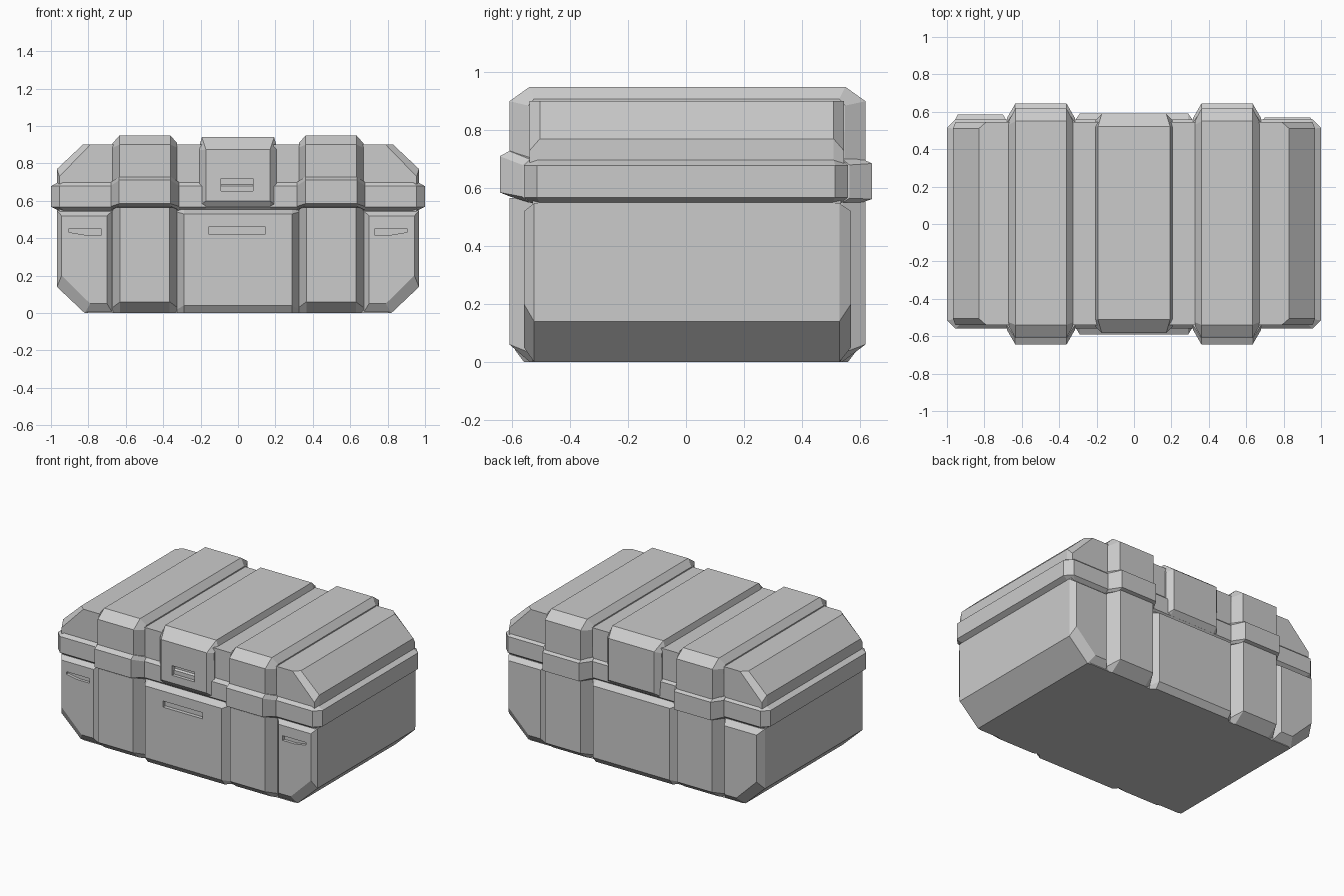
import bpy, bmesh


def loft(name, rings):
    """Closed solid skinned through equal-length rings of 3D points."""
    bm = bmesh.new()
    vs = [[bm.verts.new(p) for p in ring] for ring in rings]
    n = len(vs[0])
    for a, b in zip(vs, vs[1:]):
        for i in range(n):
            j = (i + 1) % n
            bm.faces.new((a[i], a[j], b[j], b[i]))
    bm.faces.new(vs[0])
    bm.faces.new(vs[-1])
    bmesh.ops.recalc_face_normals(bm, faces=bm.faces)
    me = bpy.data.meshes.new(name)
    bm.to_mesh(me)
    bm.free()
    ob = bpy.data.objects.new(name, me)
    bpy.context.collection.objects.link(ob)
    return ob


def band(name, x0, x1, inset, outer, inner):
    """Band wrapped around the case: y-z outlines, bevelled on both x sides."""
    def at(x, pts, side=0):
        return [(x + side * (p[2] if len(p) > 2 else inset), p[0], p[1]) for p in pts]
    return loft(name, [at(x0, inner), at(x0, outer, 1), at(x1, outer, -1), at(x1, inner)])


def along_y(name, sections):
    return loft(name, [[(x, y, z) for x, z in pts] for y, pts in sections])


def mirrored(half):
    return half + [(-x, z) for x, z in reversed(half)]


def cut(target, outline, y0, y1):
    """Recess an x-z outline into the front of a part."""
    cutter = along_y("slot_cutter", [(y0, outline), (y1, outline)])
    cutter.hide_render = True
    mod = target.modifiers.new("slot", 'BOOLEAN')
    mod.operation = 'DIFFERENCE'
    mod.solver = 'EXACT'
    mod.object = cutter
    bpy.context.view_layer.objects.active = target
    bpy.ops.object.modifier_apply(modifier=mod.name)
    bpy.data.objects.remove(cutter, do_unlink=True)


# base tub with cut lower ends
tub = mirrored([(0.82, 0), (0.965, 0.14), (0.965, 0.56)])
tub_small = mirrored([(0.80, 0), (0.955, 0.17), (0.955, 0.56)])
along_y("base_tub", [(-0.53, tub_small), (-0.505, tub), (0.51, tub), (0.535, tub_small)])

# corner panels at both ends of the base
for s, label, back in ((-1, "left", 0.585), (1, "right", 0.57)):
    big = [(s * x, z) for x, z in
           [(0.67, 0.0), (0.82, 0.0), (0.968, 0.14), (0.968, 0.548), (0.67, 0.548)]]
    small = [(s * x, z) for x, z in
             [(0.70, 0.05), (0.79, 0.05), (0.943, 0.20), (0.943, 0.52), (0.70, 0.52)]]
    panel = along_y(label + "_corner_panel",
                    [(-0.56, small), (-0.525, big), (0.53, big), (back, small)])
    slot = [(s * x, z) for x, z in
            [(0.73, 0.418), (0.82, 0.418), (0.905, 0.432), (0.905, 0.45), (0.73, 0.45)]]
    cut(panel, slot, -0.6, -0.54)

# centre panel of the base
centre = band("centre_panel", -0.325, 0.325, 0.035,
              [(-0.56, 0), (-0.59, 0.04), (-0.59, 0.53), (-0.55, 0.553),
               (0.55, 0.553), (0.59, 0.53), (0.59, 0.04), (0.56, 0)],
              [(-0.53, 0), (-0.535, 0.02), (-0.535, 0.54), (-0.53, 0.553),
               (0.53, 0.553), (0.54, 0.54), (0.54, 0.02), (0.53, 0)])
cut(centre, [(-0.155, 0.42), (0.145, 0.42), (0.145, 0.462), (-0.155, 0.462)], -0.63, -0.565)

# lid shell with sloped ends
lid = mirrored([(0.968, 0.62), (0.968, 0.77), (0.83, 0.90)])
lid_small = mirrored([(0.955, 0.62), (0.955, 0.73), (0.79, 0.90)])
along_y("lid_shell", [(-0.54, lid_small), (-0.505, lid), (0.51, lid), (0.545, lid_small)])


# rim around the seam
def rim_ring(x, y, c, z):
    pts = [(x, -y + c), (x, y - c), (x - c, y), (-x + c, y),
           (-x, y - c), (-x, -y + c), (-x + c, -y), (x - c, -y)]
    return [(px, py, z) for px, py in pts]


loft("rim", [rim_ring(0.96, 0.535, 0.03, 0.548), rim_ring(1.0, 0.56, 0.045, 0.568),
             rim_ring(1.0, 0.56, 0.045, 0.678), rim_ring(0.965, 0.54, 0.03, 0.698)])

# paired ribs: base, rim and lid pieces
for x0, x1, label in ((-0.67, -0.325, "left"), (0.325, 0.67, "right")):
    band(label + "_base_rib", x0, x1, 0.04,
         [(-0.54, 0), (-0.61, 0.06), (-0.61, 0.565), (0.62, 0.555), (0.62, 0.06), (0.54, 0)],
         [(-0.525, 0), (-0.535, 0.03), (-0.535, 0.565), (0.54, 0.555), (0.54, 0.03), (0.525, 0)])
    band(label + "_rim_rib", x0 - 0.01, x1 + 0.01, 0.045,
         [(-0.605, 0.57), (-0.643, 0.585), (-0.643, 0.71), (-0.61, 0.728),
          (0.61, 0.70), (0.643, 0.685), (0.643, 0.562), (0.605, 0.55)],
         [(-0.54, 0.55), (-0.565, 0.57), (-0.565, 0.68), (-0.54, 0.70),
          (0.54, 0.70), (0.565, 0.68), (0.565, 0.565), (0.54, 0.55)])
    band(label + "_lid_rib", x0, x1, 0.037,
         [(-0.61, 0.62), (-0.61, 0.90), (-0.54, 0.95),
          (0.55, 0.95), (0.62, 0.90), (0.62, 0.62)],
         [(-0.54, 0.62), (-0.545, 0.885), (-0.525, 0.908),
          (0.53, 0.908), (0.55, 0.885), (0.545, 0.62)])

# centre strap over the lid, ending in the latch
latch = band("centre_strap_latch", -0.205, 0.205, 0.033,
             [(-0.55, 0.558), (-0.583, 0.60), (-0.583, 0.875), (-0.51, 0.94, 0.012),
              (0.52, 0.94, 0.012), (0.59, 0.885), (0.59, 0.60), (0.55, 0.558)],
             [(-0.53, 0.558), (-0.545, 0.57), (-0.55, 0.87), (-0.51, 0.90),
              (0.52, 0.90), (0.555, 0.87), (0.55, 0.57), (0.53, 0.558)])
cut(latch, [(-0.09, 0.652), (0.08, 0.652), (0.08, 0.718), (-0.09, 0.718)], -0.63, -0.55)
